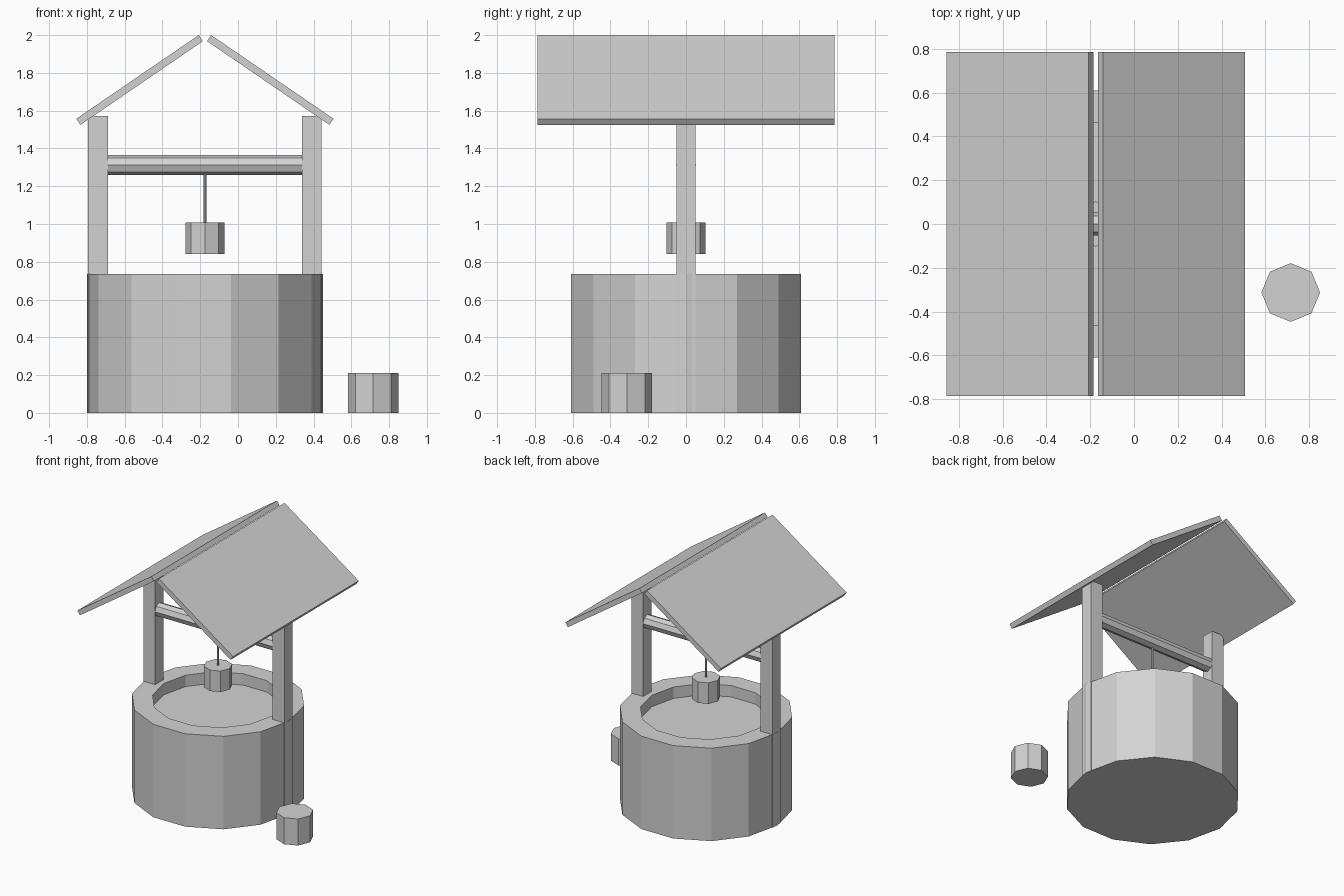
import bpy
import bmesh
from math import cos, sin, pi
from mathutils import Matrix, Vector

if "Cube" in bpy.data.objects:
    bpy.data.objects.remove(bpy.data.objects["Cube"], do_unlink=True)

AXIS = -0.175  # x of the well's centre line

grey = bpy.data.materials.new("plain_grey")
grey.use_nodes = True
colour = (0.65, 0.65, 0.65, 1)
grey.diffuse_color = colour
grey.node_tree.nodes["Principled BSDF"].inputs["Base Color"].default_value = colour


def finish(name, bm):
    bmesh.ops.recalc_face_normals(bm, faces=bm.faces)
    mesh = bpy.data.meshes.new(name)
    bm.to_mesh(mesh)
    bm.free()
    mesh.materials.append(grey)
    obj = bpy.data.objects.new(name, mesh)
    bpy.context.collection.objects.link(obj)
    return obj


def prism(name, sides, radius, start, end):
    """Closed cylinder between two points, with a corner on its local x axis."""
    start, end = Vector(start), Vector(end)
    axis = end - start
    bm = bmesh.new()
    bmesh.ops.create_cone(bm, cap_ends=True, segments=sides, radius1=radius,
                          radius2=radius, depth=axis.length)
    # Put a corner on +x whatever the primitive's starting angle
    corner = max(bm.verts, key=lambda v: v.co.x).co
    spin = Matrix.Rotation(-Vector((1, 0)).angle_signed(corner.xy) * -1, 4, "Z")
    tilt = axis.to_track_quat("Z", "Y").to_matrix().to_4x4()
    bm.transform(Matrix.Translation((start + end) / 2) @ tilt @ spin)
    return finish(name, bm)


def extrude_profile(name, points, half_depth):
    """Profile in x and z, extruded evenly along y."""
    bm = bmesh.new()
    face = bm.faces.new([bm.verts.new((x, -half_depth, z)) for x, z in points])
    result = bmesh.ops.extrude_face_region(bm, geom=[face])
    verts = [g for g in result["geom"] if isinstance(g, bmesh.types.BMVert)]
    bmesh.ops.translate(bm, verts=verts, vec=(0, 2 * half_depth, 0))
    return finish(name, bm)


def ring(name, sides, outer, inner, height):
    """Thick-walled tube standing on the ground."""
    profile = [(outer, 0), (outer, height), (inner, height), (inner, 0)]
    bm = bmesh.new()
    loops = []
    for i in range(sides):
        a = 2 * pi * i / sides
        loops.append([bm.verts.new((AXIS + r * cos(a), r * sin(a), z))
                      for r, z in profile])
    for i in range(sides):
        here, after = loops[i], loops[(i + 1) % sides]
        for j in range(4):
            k = (j + 1) % 4
            bm.faces.new((here[j], after[j], after[k], here[k]))
    return finish(name, bm)


# Well wall and the water filling it
ring("well_wall", 14, 0.625, 0.475, 0.735)
prism("water", 14, 0.475, (AXIS, 0, 0), (AXIS, 0, 0.645))

# Posts and roof panels, mirrored about the centre line
for side, s in (("left", 1), ("right", -1)):
    post = [(0.514, 0), (0.618, 0), (0.618, 1.572), (0.514, 1.572)]
    extrude_profile(side + "_post", [(AXIS + s * x, z) for x, z in post], 0.051)
    panel = [(0.033, 2.0), (0.011, 1.968), (0.659, 1.525), (0.681, 1.557)]
    extrude_profile(side + "_roof_panel", [(AXIS + s * x, z) for x, z in panel], 0.785)

# Winding beam between the posts, with the rope and bucket below
prism("winding_beam", 8, 0.053, (AXIS - 0.516, 0, 1.312), (AXIS + 0.516, 0, 1.312))
prism("rope", 8, 0.007, (AXIS, 0, 1.0), (AXIS, 0, 1.3))
prism("hanging_bucket", 8, 0.103, (AXIS, 0, 0.842), (AXIS, 0, 1.008))

# Spare bucket on the ground
prism("ground_bucket", 8, 0.134, (0.716, -0.313, 0), (0.716, -0.313, 0.21))
